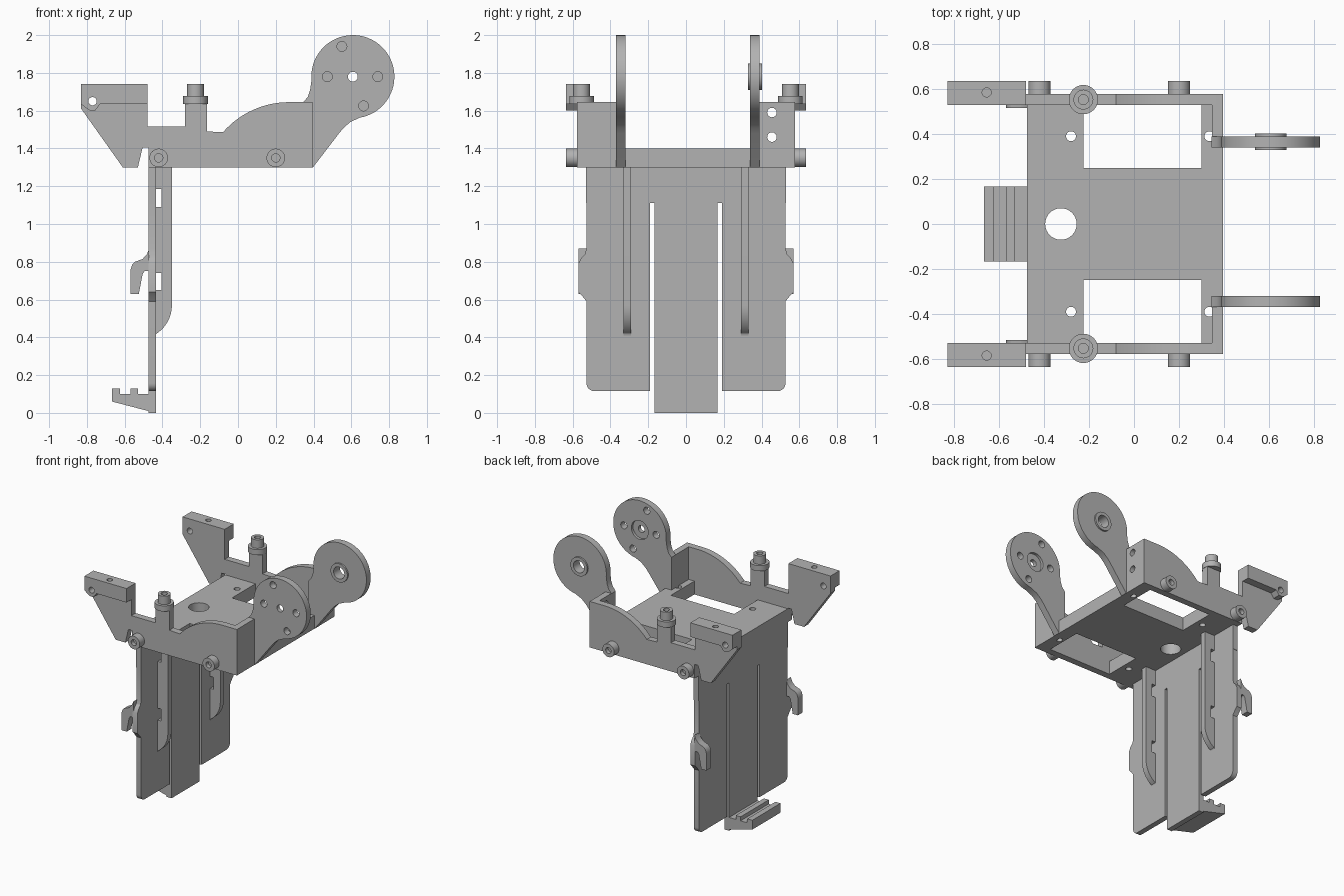
import bpy
import bmesh
from math import sin, cos, radians
from mathutils import Vector

if "Cube" in bpy.data.objects:
    bpy.data.objects.remove(bpy.data.objects["Cube"])

grey = bpy.data.materials.new("plain grey")
grey.use_nodes = True
grey.diffuse_color = (0.45, 0.45, 0.45, 1)
grey.node_tree.nodes["Principled BSDF"].inputs["Base Color"].default_value = (0.45, 0.45, 0.45, 1)
parts = []


def arc(cx, cy, r, start, end, n=16):
    """Points along an arc, angles in degrees."""
    angles = [radians(start + (end - start) * i / n) for i in range(n + 1)]
    return [(cx + r * cos(a), cy + r * sin(a)) for a in angles]


def prism(name, pts, axis, a, b):
    """Extrude a profile along an axis; the profile uses the other two axes in order."""
    a, b = sorted((a, b))
    bm = bmesh.new()

    def place(p, d):
        co = list(p)
        co.insert("xyz".index(axis), d)
        return bm.verts.new(co)
    face = bm.faces.new([place(p, a) for p in pts])
    out = bmesh.ops.extrude_face_region(bm, geom=[face])
    shift = Vector([b - a if c == axis else 0 for c in "xyz"])
    moved = [g for g in out["geom"] if isinstance(g, bmesh.types.BMVert)]
    bmesh.ops.translate(bm, vec=shift, verts=moved)
    bmesh.ops.recalc_face_normals(bm, faces=bm.faces)
    mesh = bpy.data.meshes.new(name)
    bm.to_mesh(mesh)
    bm.free()
    mesh.materials.append(grey)
    obj = bpy.data.objects.new(name, mesh)
    bpy.context.collection.objects.link(obj)
    parts.append(obj)
    return obj


def disc(name, center, r, axis, a, b):
    return prism(name, arc(*center, r, 0, 360 - 360 / 32, 31), axis, a, b)


def rect(x0, y0, x1, y1):
    return [(x0, y0), (x1, y0), (x1, y1), (x0, y1)]


def cut(obj, cutters):
    """Subtract the cutters, bake the result and remove them."""
    for c in cutters:
        c.hide_render = True
        m = obj.modifiers.new("cut", "BOOLEAN")
        m.operation = "DIFFERENCE"
        m.solver = "EXACT"
        m.object = c
    bpy.context.view_layer.update()
    graph = bpy.context.evaluated_depsgraph_get()
    mesh = bpy.data.meshes.new_from_object(obj.evaluated_get(graph))
    obj.modifiers.clear()
    obj.data = mesh
    for c in cutters:
        parts.remove(c)
        bpy.data.objects.remove(c)


# Deck with two windows, a large hole and four small ones
deck = prism("deck", rect(-0.475, -0.53, 0.395, 0.53), "z", 1.3, 1.4)
holes = [disc("hole", (-0.325, 0), 0.07, "z", 1.2, 1.5)]
for s in (1, -1):
    holes.append(prism("window", rect(-0.225, s * 0.25, 0.3, s * 0.6), "z", 1.2, 1.5))
    for x in (-0.28, 0.335):
        holes.append(disc("hole", (x, s * 0.39), 0.022, "z", 1.2, 1.5))
cut(deck, holes)

# Side wall outline with raised ear, post and swept shoulder
wall_profile = [(0.395, 1.3), (0.395, 1.645)] + arc(0.27, 1.182, 0.463, 90, 139) + [
    (-0.165, 1.49), (-0.165, 1.64), (-0.28, 1.64), (-0.28, 1.515), (-0.48, 1.515),
    (-0.48, 1.74), (-0.83, 1.74), (-0.83, 1.61), (-0.61, 1.3), (-0.53, 1.3),
    (-0.505, 1.405), (-0.475, 1.405), (-0.475, 1.3)]
block_profile = [(-0.48, 1.74), (-0.83, 1.74), (-0.83, 1.635), (-0.8, 1.61),
                 (-0.785, 1.602), (-0.755, 1.602), (-0.73, 1.635), (-0.48, 1.635)]

for s, side in ((1, "left"), (-1, "right")):
    wall = prism(side + "_wall", wall_profile, "y", s * 0.528, s * 0.578)
    block = prism(side + "_ear_block", block_profile, "y", s * 0.53, s * 0.635)
    for obj in (wall, block):
        cut(obj, [disc("hole", (-0.77, 1.65), 0.022, "y", s * 0.5, s * 0.7),
                  disc("hole", (-0.655, s * 0.585), 0.02, "z", 1.69, 1.8)])

    # Side bolts
    for x in (-0.42, 0.2):
        bolt = disc(side + "_side_bolt", (x, 1.35), 0.049, "y", s * 0.57, s * 0.635)
        cut(bolt, [disc("socket", (x, 1.35), 0.022, "y", s * 0.605, s * 0.7)])

    # Upright bolt on the post
    spot = (-0.225, s * 0.553)
    disc(side + "_post_washer", spot, 0.065, "z", 1.635, 1.677)
    head = disc(side + "_post_bolt", spot, 0.044, "z", 1.67, 1.74)
    cut(head, [disc("socket", spot, 0.022, "z", 1.7, 1.8)])

    # Corner plate carrying the arm
    corner = prism(side + "_corner_plate", rect(s * 0.35, 1.3, s * 0.53, 1.645), "x", 0.347, 0.395)
    if s > 0:
        cut(corner, [disc("hole", (0.455, z), 0.025, "x", 0.3, 0.5) for z in (1.46, 1.59)])

# Arms ending in round discs
hub = (0.608, 1.78)
arm_profile = [(0.345, 1.3), (0.397, 1.3), (0.535, 1.48), (0.56, 1.51), (0.595, 1.54)]
arm_profile += arc(*hub, 0.22, -80, 185, 48) + [(0.382, 1.71), (0.369, 1.672), (0.345, 1.645)]

right_arm = prism("right_arm", arm_profile, "y", -0.37, -0.32)
pins = [(0.55, 1.94), (0.74, 1.78), (0.665, 1.625), (0.473, 1.78)]
cut(right_arm, [disc("hole", p, 0.026, "y", -0.5, -0.2) for p in pins + [hub]]
    + [disc("recess", hub, 0.07, "y", -0.34, -0.2)])
left_arm = prism("left_arm", arm_profile, "y", 0.34, 0.39)
cut(left_arm, [disc("hole", hub, 0.045, "y", 0.2, 0.5)])
boss = disc("left_arm_boss", hub, 0.07, "y", 0.328, 0.402)
cut(boss, [disc("hole", hub, 0.045, "y", 0.2, 0.5)])

# Tail plate: head strip, middle tongue and two side panels
prism("tail_head", rect(-0.53, 1.11, 0.53, 1.3), "x", -0.475, -0.435)
prism("tail_tongue", rect(-0.167, 0, 0.167, 1.11), "x", -0.475, -0.435)
panel_profile = [(0.19, 1.11), (0.19, 0.115)] + arc(0.485, 0.157, 0.042, -90, 0, 8) + [
    (0.527, 0.59), (0.55, 0.62), (0.57, 0.64), (0.57, 0.79), (0.555, 0.82),
    (0.535, 0.84), (0.527, 0.87), (0.527, 1.11)]
rib_profile = [(-0.435, 1.3), (-0.435, 1.185), (-0.405, 1.185), (-0.405, 1.09), (-0.435, 1.09),
               (-0.435, 0.74), (-0.405, 0.74), (-0.405, 0.65), (-0.435, 0.65), (-0.435, 0.41)]
rib_profile += arc(-0.53, 0.57, 0.18, -57, 0, 10) + [(-0.35, 1.3)]
hook_profile = [(-0.47, 0.87), (-0.482, 0.84), (-0.505, 0.815), (-0.545, 0.8), (-0.56, 0.785),
                (-0.568, 0.76), (-0.568, 0.63), (-0.525, 0.63), (-0.505, 0.735),
                (-0.495, 0.75), (-0.47, 0.75)]
for s, side in ((1, "left"), (-1, "right")):
    prism(side + "_tail_panel", [(s * y, z) for y, z in panel_profile], "x", -0.475, -0.435)
    prism(side + "_tail_rib", rib_profile, "y", s * 0.29, s * 0.332)
    prism(side + "_tail_hook", hook_profile, "y", s * 0.515, s * 0.57)

# Toothed foot at the end of the tongue
foot_profile = [(-0.437, 0), (-0.667, 0.06), (-0.667, 0.13), (-0.625, 0.13), (-0.625, 0.1),
                (-0.57, 0.1), (-0.57, 0.13), (-0.53, 0.13), (-0.53, 0.1), (-0.475, 0.1),
                (-0.475, 0.12), (-0.437, 0.12)]
prism("tail_foot", foot_profile, "y", -0.167, 0.167)

# Smooth the round surfaces, keep the edges crisp
bpy.ops.object.select_all(action="DESELECT")
for obj in parts:
    obj.select_set(True)
bpy.context.view_layer.objects.active = parts[0]
bpy.ops.object.shade_smooth_by_angle(angle=radians(30))
